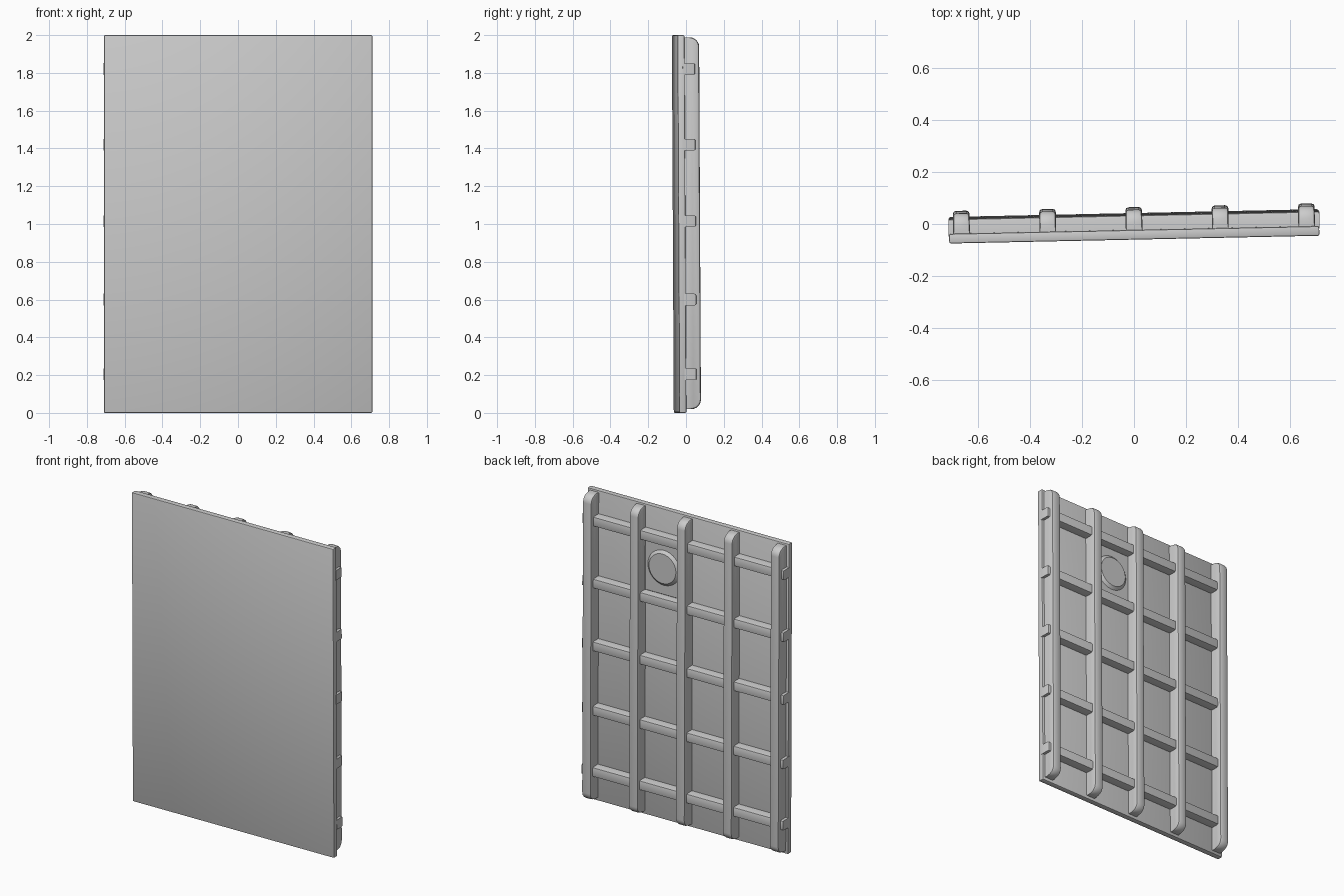
import bpy, bmesh, math
from mathutils import Matrix, Vector

cube = bpy.data.objects.get("Cube")
if cube:
    bpy.data.objects.remove(cube, do_unlink=True)

grey = bpy.data.materials.new("plain grey")
grey.use_nodes = True
tone = (0.6, 0.6, 0.6, 1)
grey.diffuse_color = tone
grey.node_tree.nodes["Principled BSDF"].inputs["Base Color"].default_value = tone

# The whole panel leans and turns very slightly about its middle
LEAN = (Matrix.Translation((0, 0, 1)) @ Matrix.Rotation(0.021, 4, 'Z')
        @ Matrix.Rotation(0.005, 4, 'X') @ Matrix.Translation((0, 0, -1)))
BACK = -0.018   # rear face of the slab


def finish(bm, name):
    bm.transform(LEAN)
    mesh = bpy.data.meshes.new(name)
    bm.to_mesh(mesh)
    bm.free()
    mesh.materials.append(grey)
    ob = bpy.data.objects.new(name, mesh)
    bpy.context.collection.objects.link(ob)
    bpy.ops.object.select_all(action='DESELECT')
    ob.select_set(True)
    bpy.context.view_layer.objects.active = ob
    bpy.ops.object.shade_smooth_by_angle(angle=math.radians(35))
    return ob


def box(low, high):
    low, high = Vector(low), Vector(high)
    bm = bmesh.new()
    bmesh.ops.create_cube(bm, size=1)
    bm.transform(Matrix.Translation((low + high) / 2)
                 @ Matrix.Diagonal((*(high - low), 1)))
    return bm


def bevel(bm, edges, width, steps):
    bmesh.ops.bevel(bm, geom=edges, offset=width, segments=steps,
                    profile=0.5, affect='EDGES')


def rear_edges(bm, y, along=None):
    """Edges on the plane y, optionally only those running along one axis."""
    found = []
    for e in bm.edges:
        a, b = (v.co for v in e.verts)
        if abs(a.y - y) < 1e-4 and abs(b.y - y) < 1e-4:
            if along is None or abs((a - b).normalized()[along]) > 0.9:
                found.append(e)
    return found


# Flat front slab
slab = box((-0.71, -0.055, 0), (0.71, BACK, 2))
bevel(slab, slab.edges[:], 0.006, 2)
finish(slab, "front_slab")

# Tall ribs with rounded ends
for i in range(5):
    x = (i - 2) * 0.331
    top = 0.06
    rib = box((x - 0.032, BACK - 0.01, 0.02), (x + 0.032, top, 1.988))
    bevel(rib, rear_edges(rib, top, along=0), 0.05, 6)
    outer = [e for e in rib.edges if abs(e.verts[0].co.x - e.verts[1].co.x) < 1e-4
             and min(v.co.y for v in e.verts) > BACK - 0.005]
    bevel(rib, outer, 0.012, 2)
    finish(rib, f"vertical_rib_{i + 1}")

# Lower crossbars that poke out at both sides
for i, z in enumerate((0.205, 0.6, 1.015, 1.42, 1.82)):
    top = 0.038
    bar = box((-0.712, BACK - 0.01, z - 0.031), (0.712, top, z + 0.031))
    bevel(bar, rear_edges(bar, top), 0.01, 2)
    finish(bar, f"crossbar_{i + 1}")

# Square backing plate filling one bay
plate = box((0.03, BACK - 0.005, 1.45), (0.3, BACK + 0.007, 1.79))
bevel(plate, rear_edges(plate, BACK + 0.007), 0.004, 1)
finish(plate, "round_mount_plate")

# Shallow round boss on the plate
boss = bmesh.new()
bmesh.ops.create_cone(boss, cap_ends=True, segments=32,
                      radius1=0.115, radius2=0.095, depth=0.018)
boss.transform(Matrix.Translation((0.165, BACK + 0.014, 1.625))
               @ Matrix.Rotation(-math.pi / 2, 4, 'X'))
finish(boss, "round_boss")
